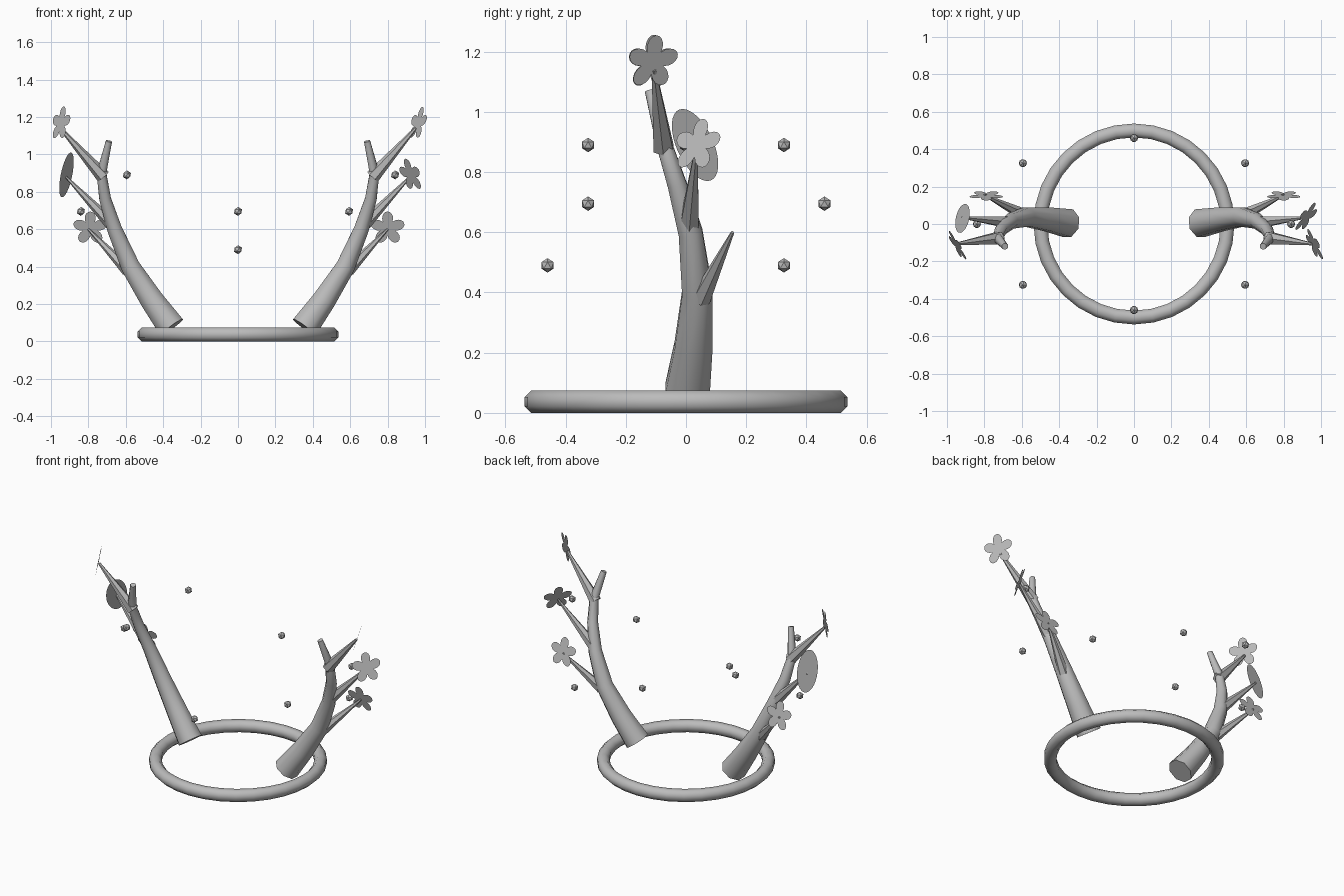
import bpy, bmesh, math
from mathutils import Vector

cube = bpy.data.objects.get("Cube")
if cube:
    bpy.data.objects.remove(cube, do_unlink=True)

grey = bpy.data.materials.new("plain_grey")
grey.use_nodes = True
COLOUR = (0.5, 0.5, 0.5, 1)
grey.diffuse_color = COLOUR
grey.node_tree.nodes["Principled BSDF"].inputs["Base Color"].default_value = COLOUR


def finish(bm, name, smooth=None):
    mesh = bpy.data.meshes.new(name)
    bm.to_mesh(mesh)
    bm.free()
    mesh.materials.append(grey)
    obj = bpy.data.objects.new(name, mesh)
    bpy.context.collection.objects.link(obj)
    if smooth:
        bpy.ops.object.select_all(action="DESELECT")
        obj.select_set(True)
        bpy.context.view_layer.objects.active = obj
        bpy.ops.object.shade_smooth_by_angle(angle=math.radians(smooth))
    return obj


def tube(name, path, sides=8, closed=False, smooth=50):
    """Sweep a polygon along (x, y, z, radius) points."""
    bm = bmesh.new()
    pts = [Vector(p[:3]) for p in path]
    n = len(pts)
    rings = []
    for i, p in enumerate(pts):
        nxt = pts[(i + 1) % n] if closed else pts[min(i + 1, n - 1)]
        prev = pts[i - 1] if closed else pts[max(i - 1, 0)]
        tangent = (nxt - prev).normalized()
        ref = Vector((0, 0, 1)) if closed else Vector((0, 1, 0))
        u = (ref - tangent * ref.dot(tangent)).normalized()
        v = tangent.cross(u)
        ring = []
        for k in range(sides):
            a = math.tau * (k + 0.5) / sides
            ring.append(bm.verts.new(p + (u * math.cos(a) + v * math.sin(a)) * path[i][3]))
        rings.append(ring)
    for i in range(n if closed else n - 1):
        a, b = rings[i], rings[(i + 1) % n]
        for k in range(sides):
            m = (k + 1) % sides
            bm.faces.new((a[k], a[m], b[m], b[k]))
    if not closed:
        bm.faces.new(rings[0])
        bm.faces.new(rings[-1])
    bmesh.ops.recalc_face_normals(bm, faces=bm.faces)
    return finish(bm, name, smooth)


def blade(name, centre, normal, up, outline):
    """Thin flat leaf fanned around its centre; outline holds (side, up) pairs."""
    nrm = Vector(normal).normalized()
    up = Vector(up)
    up = (up - nrm * up.dot(nrm)).normalized()
    side = up.cross(nrm)
    c = Vector(centre)
    bm = bmesh.new()
    hub = bm.verts.new(c)
    rim = [bm.verts.new(c + side * s + up * t) for s, t in outline]
    for i, vert in enumerate(rim):
        bm.faces.new((hub, vert, rim[(i + 1) % len(rim)]))
    return finish(bm, name)


def polar(radius, steps):
    angles = [math.tau * i / steps for i in range(steps)]
    return [(math.sin(a) * radius(a), math.cos(a) * radius(a)) for a in angles]


# Base ring
tube("base_ring", [(0.5 * math.cos(math.tau * i / 32), 0.5 * math.sin(math.tau * i / 32),
                    0.037, 0.04) for i in range(32)], closed=True)

# Curved trunks and side branches, mirrored left and right
TRUNK = [(.355, .005, .075, .08), (.46, .025, .22, .068), (.575, .038, .40, .055),
         (.66, .015, .60, .043), (.71, -.03, .76, .034), (.73, -.075, .90, .028),
         (.69, -.12, 1.07, .018)]
BRANCHES = {
    "lower_branch": [(.59, .05, .38, .034), (.80, .155, .60, .006)],
    "middle_branch": [(.67, .01, .62, .036), (.92, .035, .88, .006)],
    "upper_branch": [(.72, -.075, .88, .038), (.95, -.107, 1.14, .008)],
}
for sx, label in ((1, "left"), (-1, "right")):
    def flip(path):
        return [(sx * p[0], *p[1:]) for p in path]
    tube(label + "_trunk", flip(TRUNK))
    for name, path in BRANCHES.items():
        tube(label + "_" + name, flip(path), sides=6, smooth=30)

# Five-lobed leaves and one oval leaf
star = polar(lambda a: 0.043 + 0.05 * abs(math.cos(2.5 * a)) ** 0.9, 50)
oval = [(0.07 * s, 0.13 * t) for s, t in polar(lambda a: 1, 32)]
UP = (0, 0, 1)
blade("left_lower_leaf", (.80, .152, .605), (0, -.96, -.28), UP, star)
blade("right_lower_leaf", (-.79, .152, .605), (0, -.96, -.28), UP, star)
blade("left_middle_leaf", (.923, .037, .89), (.75, -.55, .35), UP, star)
blade("right_oval_leaf", (-.917, .03, .89), (-.84, .4, .3), (.15, -.4, .9), oval)
blade("left_upper_leaf", (.963, -.11, 1.165), (1, .5, -.33), UP, star)
blade("right_upper_leaf", (-.947, -.115, 1.165), (-.83, -.5, .2), UP, star)

# Small floating beads on an oval path
HEIGHTS = (.89, .49, .695, .89, .695, .89, .49, .695)
for i, z in enumerate(HEIGHTS):
    a = math.tau * i / 8
    bm = bmesh.new()
    bmesh.ops.create_icosphere(bm, subdivisions=1, radius=0.024)
    bmesh.ops.translate(bm, verts=bm.verts, vec=(.84 * math.cos(a), .46 * math.sin(a), z))
    finish(bm, f"bead_{i + 1}")
